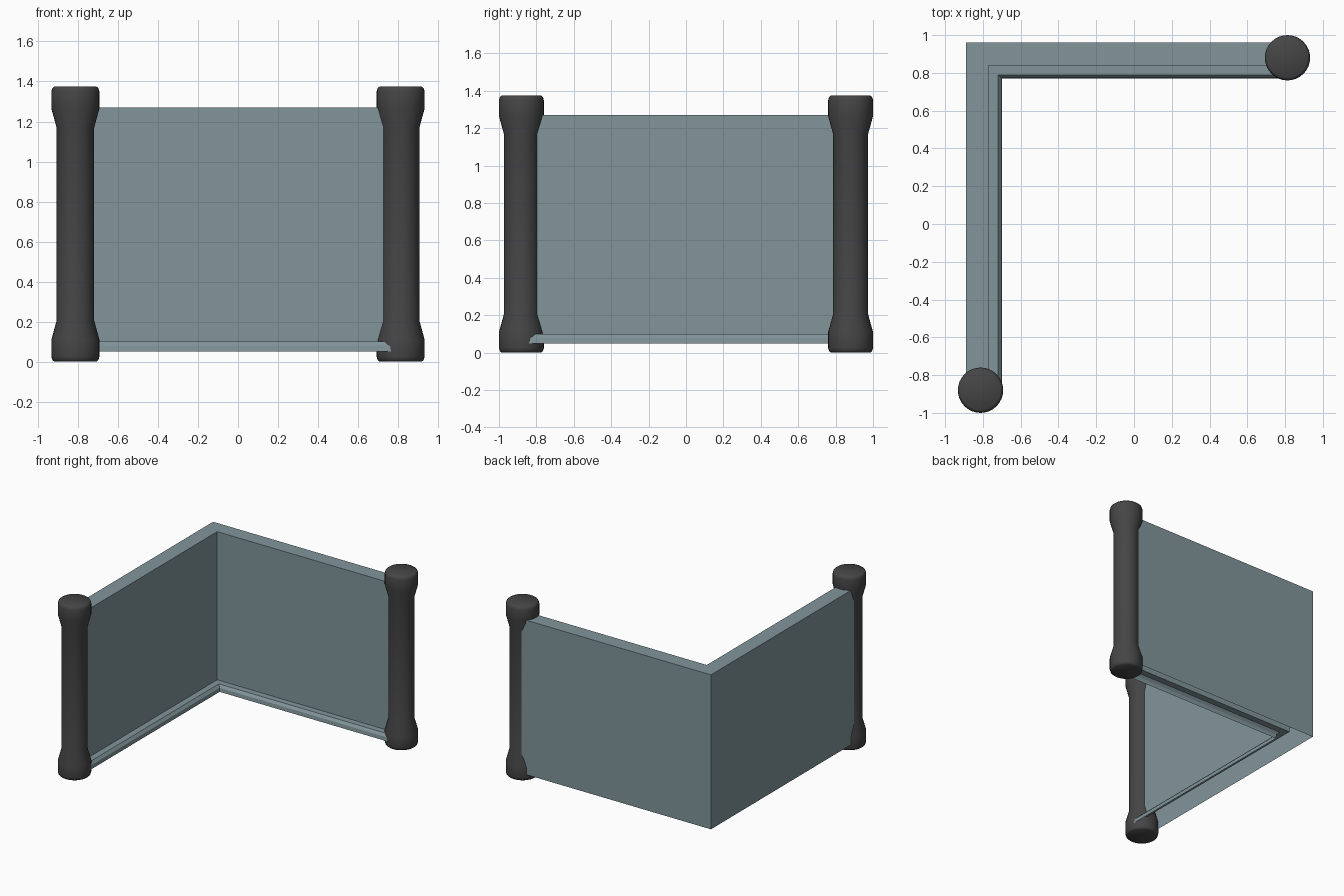
import bpy, bmesh, math

if "Cube" in bpy.data.objects:
    bpy.data.objects.remove(bpy.data.objects["Cube"])


def material(name, color):
    m = bpy.data.materials.new(name)
    m.diffuse_color = color
    m.use_nodes = True
    m.node_tree.nodes["Principled BSDF"].inputs["Base Color"].default_value = m.diffuse_color
    return m


def make_object(name, bm, mat):
    mesh = bpy.data.meshes.new(name)
    bm.to_mesh(mesh)
    bm.free()
    mesh.materials.append(mat)
    ob = bpy.data.objects.new(name, mesh)
    bpy.context.collection.objects.link(ob)
    return ob


wall_mat = material("wall_paint", (0.22, 0.30, 0.325, 1))
post_mat = material("post_dark", (0.06, 0.06, 0.06, 1))

# Corner wall: one open-bottomed section (depth inward, height) with a
# stepped skirting, swept along an L with a mitred corner
section = [(0, 0.05), (0, 1.27), (0.12, 1.27), (0.12, 0.10),
           (0.17, 0.10), (0.187, 0.08), (0.19, 0.05)]
bm = bmesh.new()
rows = []
for d, z in section:
    path = [(-0.89 + d, -0.875), (-0.89 + d, 0.96 - d), (0.8125, 0.96 - d)]
    rows.append([bm.verts.new((x, y, z)) for x, y in path])
for a, b in zip(rows, rows[1:]):
    for i in range(2):
        bm.faces.new((a[i], b[i], b[i + 1], a[i + 1]))
make_object("corner_wall", bm, wall_mat)

# End posts: lathed profile (radius, height) with thick collars at both ends
half = [(0.105, 0), (0.115, 0.008), (0.12, 0.025), (0.12, 0.11), (0.094, 0.205)]
HEIGHT, SIDES = 1.375, 32
profile = half + [(r, HEIGHT - z) for r, z in reversed(half)]
for name, x, y in (("front_post", -0.8125, -0.88), ("back_post", 0.8125, 0.88)):
    bm = bmesh.new()
    rings = []
    for r, z in profile:
        angles = [2 * math.pi * k / SIDES for k in range(SIDES)]
        rings.append([bm.verts.new((x + r * math.cos(t), y + r * math.sin(t), z))
                      for t in angles])
    for a, b in zip(rings, rings[1:]):
        for k in range(SIDES):
            n = (k + 1) % SIDES
            bm.faces.new((a[k], a[n], b[n], b[k]))
    bm.faces.new(rings[0][::-1])
    bm.faces.new(rings[-1])
    post = make_object(name, bm, post_mat)
    bpy.ops.object.select_all(action='DESELECT')
    post.select_set(True)
    bpy.context.view_layer.objects.active = post
    bpy.ops.object.shade_smooth_by_angle(angle=math.radians(50))
